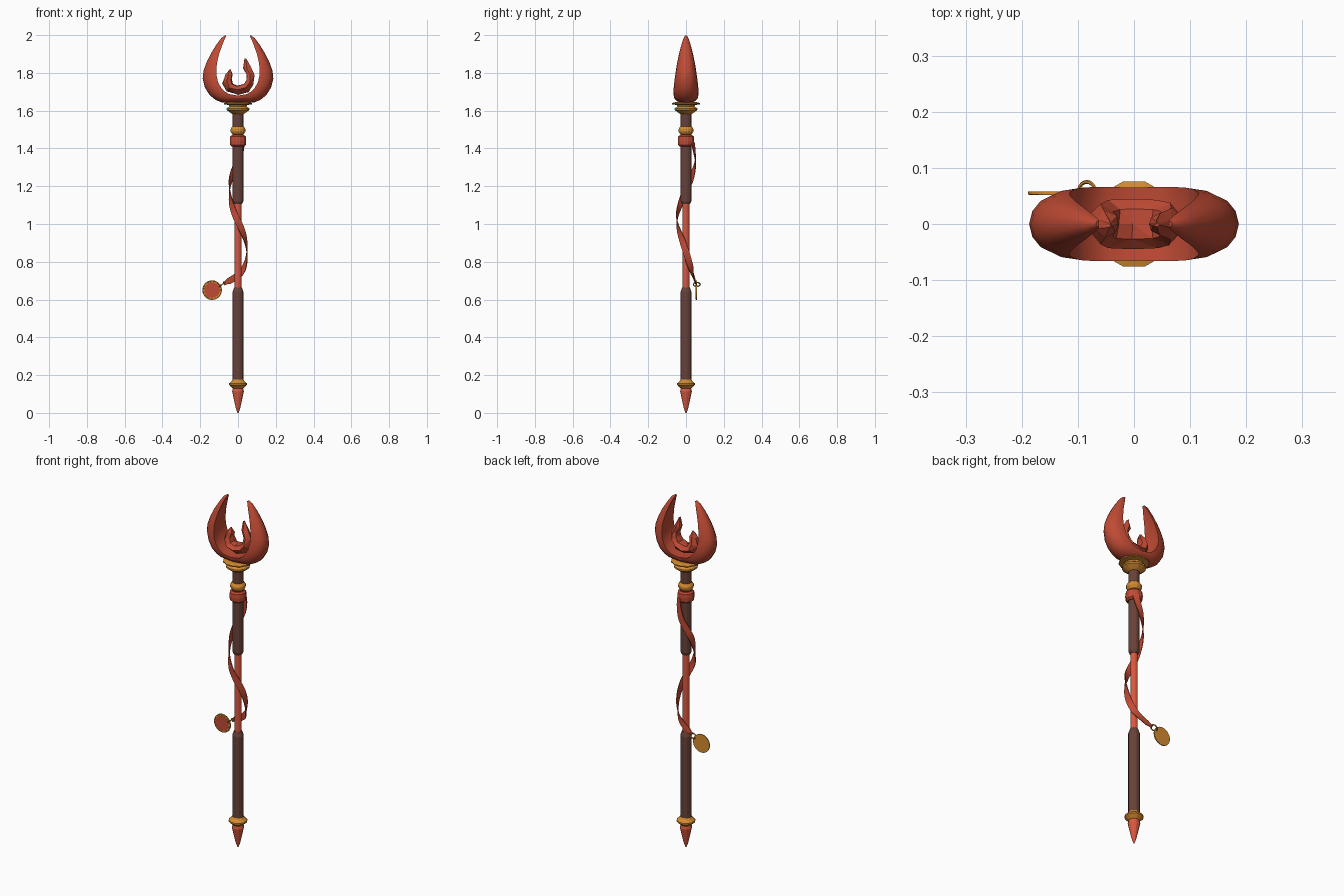
import bpy, bmesh, math, random
from mathutils import Vector

if "Cube" in bpy.data.objects:
    bpy.data.objects.remove(bpy.data.objects["Cube"])

random.seed(4)


def mat(name, rgb):
    m = bpy.data.materials.new(name)
    m.diffuse_color = (*rgb, 1)
    m.use_nodes = True
    m.node_tree.nodes["Principled BSDF"].inputs["Base Color"].default_value = m.diffuse_color
    return m


RED = mat("red", (0.53, 0.07, 0.035))
BRIGHT = mat("bright_red", (0.72, 0.10, 0.05))
GOLD = mat("gold", (0.66, 0.26, 0.03))
WOOD = mat("dark_wood", (0.14, 0.055, 0.04))


def finish(bm, name, material, smooth=None):
    bmesh.ops.recalc_face_normals(bm, faces=bm.faces)
    me = bpy.data.meshes.new(name)
    bm.to_mesh(me)
    bm.free()
    me.materials.append(material)
    ob = bpy.data.objects.new(name, me)
    bpy.context.collection.objects.link(ob)
    if smooth:
        bpy.ops.object.select_all(action='DESELECT')
        ob.select_set(True)
        bpy.context.view_layer.objects.active = ob
        bpy.ops.object.shade_smooth_by_angle(angle=math.radians(smooth))
    return ob


def skin(bm, rings):
    """Bridge closed rings of points and cap both ends."""
    loops = [[bm.verts.new(p) for p in r] for r in rings]
    n = len(loops[0])
    for a, b in zip(loops, loops[1:]):
        for i in range(n):
            j = (i + 1) % n
            bm.faces.new((a[i], a[j], b[j], b[i]))
    bm.faces.new(loops[0])
    bm.faces.new(loops[-1])


def lathe(name, profile, material, sides=12):
    """Turned part from (radius, z) pairs."""
    bm = bmesh.new()
    step = 2 * math.pi / sides
    skin(bm, [[(r * math.cos((i + .5) * step), r * math.sin((i + .5) * step), z)
               for i in range(sides)] for r, z in profile])
    return finish(bm, name, material)


# Turned staff parts, bottom to top
lathe("foot_spike", [(.003, 0), (.012, .025), (.032, .113), (.03, .125), (.022, .14)], BRIGHT)
lathe("foot_collar", [(.026, .128), (.034, .135), (.049, .148), (.049, .156), (.034, .17), (.03, .177)], GOLD)
lathe("lower_grip", [(.03, .165), (.03, .64), (.021, .665)], WOOD)
lathe("core_rod", [(.019, .64), (.019, 1.13)], BRIGHT)
lathe("upper_grip", [(.022, 1.105), (.029, 1.12), (.029, 1.6)], WOOD)
lathe("cloth_wrap", [(.034, 1.41), (.043, 1.418), (.045, 1.44), (.043, 1.462), (.034, 1.47)], RED)
lathe("neck_collar", [(.03, 1.474), (.034, 1.478), (.041, 1.49), (.041, 1.502), (.034, 1.513), (.03, 1.517)], GOLD)
lathe("crown_collar", [(.03, 1.582), (.04, 1.588), (.062, 1.603), (.062, 1.612), (.047, 1.622),
                       (.05, 1.63), (.078, 1.634), (.078, 1.64), (.06, 1.645)], GOLD)


def crescent(name, stations, section, jitter=0.0, smooth=None):
    """Loft stations (outer x, z, inner x, z, half width) with a section of (t, width factor)."""
    bm = bmesh.new()
    rings = []
    for ox, oz, ix, iz, w in stations:
        rings.append([(ox + (ix - ox) * t + random.uniform(-jitter, jitter), w * s,
                       oz + (iz - oz) * t + random.uniform(-jitter, jitter))
                      for t, s in section])
    skin(bm, rings)
    if jitter:
        bmesh.ops.triangulate(bm, faces=bm.faces)
    return finish(bm, name, RED, smooth)


# Large horned crescent: half the stations, mirrored across x
half = [(0, 1.638, 0, 1.68, .065), (.085, 1.643, .048, 1.688, .066), (.118, 1.657, .068, 1.7, .066),
        (.15, 1.682, .09, 1.722, .065), (.175, 1.722, .106, 1.752, .062), (.187, 1.77, .114, 1.788, .057),
        (.183, 1.81, .115, 1.825, .052), (.165, 1.86, .109, 1.862, .045), (.142, 1.905, .1, 1.9, .037),
        (.114, 1.95, .086, 1.94, .027), (.088, 1.985, .072, 1.975, .016), (.068, 1.999, .062, 1.995, .006)]
full = [(-a, b, -c, d, w) for a, b, c, d, w in reversed(half[1:])] + half
side = [(.08, .4), (.28, .72), (.65, .95), (1, 1)]
section = [(0, 0)] + side + [(.88, 0)] + [(t, -s) for t, s in reversed(side)]
crescent("horned_crescent", full, section, smooth=28)

# Jagged inner flame
flame = [(-.044, 1.818, -.04, 1.815, .006), (-.066, 1.79, -.03, 1.79, .024), (-.08, 1.745, -.03, 1.765, .036),
         (-.06, 1.705, -.025, 1.74, .043), (0, 1.684, 0, 1.735, .045), (.052, 1.7, .028, 1.745, .043),
         (.08, 1.74, .045, 1.765, .038), (.086, 1.785, .045, 1.79, .028), (.066, 1.83, .028, 1.825, .02),
         (.044, 1.876, .036, 1.874, .005)]
crescent("inner_flame", flame,
         [(0, .35), (.45, 1), (.9, .6), (1, 0), (.9, -.6), (.45, -1), (0, -.35)], jitter=.004)


# Ribbon spiralling down the shaft
path = [Vector(p) for p in [(.02, .036, 1.43), (.012, .045, 1.38), (-.006, .049, 1.32), (-.034, .03, 1.25),
        (-.045, .004, 1.19), (-.036, -.028, 1.11), (-.012, -.048, 1.04), (.016, -.042, .98),
        (.038, -.022, .92), (.047, -.002, .86), (.042, .016, .8), (.018, .033, .745),
        (-.03, .045, .708), (-.076, .053, .684)]]


def spline(pts, steps):
    out = []
    for i in range(len(pts) - 1):
        a, b, c, d = pts[max(i - 1, 0)], pts[i], pts[i + 1], pts[min(i + 2, len(pts) - 1)]
        for k in range(steps):
            t = k / steps
            out.append(.5 * (2 * b + (c - a) * t + (2 * a - 5 * b + 4 * c - d) * t * t
                             + (3 * b - a - 3 * c + d) * t ** 3))
    return out + [pts[-1]]


pts = spline(path, 3)
rings = []
for i, p in enumerate(pts):
    tangent = (pts[min(i + 1, len(pts) - 1)] - pts[max(i - 1, 0)]).normalized()
    # Faces away from the shaft, turning to the back near the pendant
    out = Vector((p.x * (.2 if p.z < .73 else 1), p.y, 0)).normalized()
    across = out.cross(tangent).normalized()
    out = tangent.cross(across)
    w = .017 if i < len(pts) - 2 else .01
    rings.append([p + across * w + out * .002, p - across * w + out * .002,
                  p - across * w - out * .002, p + across * w - out * .002])
bm = bmesh.new()
skin(bm, rings)
finish(bm, "spiral_ribbon", RED, 40)


# Pendant: disc, raised rim, inlay and link
def disc(name, radius, y0, y1, material):
    bm = bmesh.new()
    n = 24
    skin(bm, [[(-.137 + radius * math.cos(2 * math.pi * i / n), y,
                .65 + radius * math.sin(2 * math.pi * i / n)) for i in range(n)] for y in (y0, y1)])
    return finish(bm, name, material)


disc("pendant_disc", .052, .053, .058, GOLD)
disc("pendant_inlay", .041, .0515, .054, RED)


def ring(name, loc, rot, major, minor, material):
    bpy.ops.mesh.primitive_torus_add(location=loc, rotation=rot, major_radius=major, minor_radius=minor,
                                     major_segments=20, minor_segments=6)
    bpy.context.object.name = name
    bpy.context.object.data.materials.append(material)


ring("pendant_rim", (-.137, .0545, .65), (math.pi / 2, 0, 0), .048, .0035, GOLD)
ring("pendant_link", (-.084, .057, .68), (0, math.radians(-35), 0), .018, .0035, GOLD)
